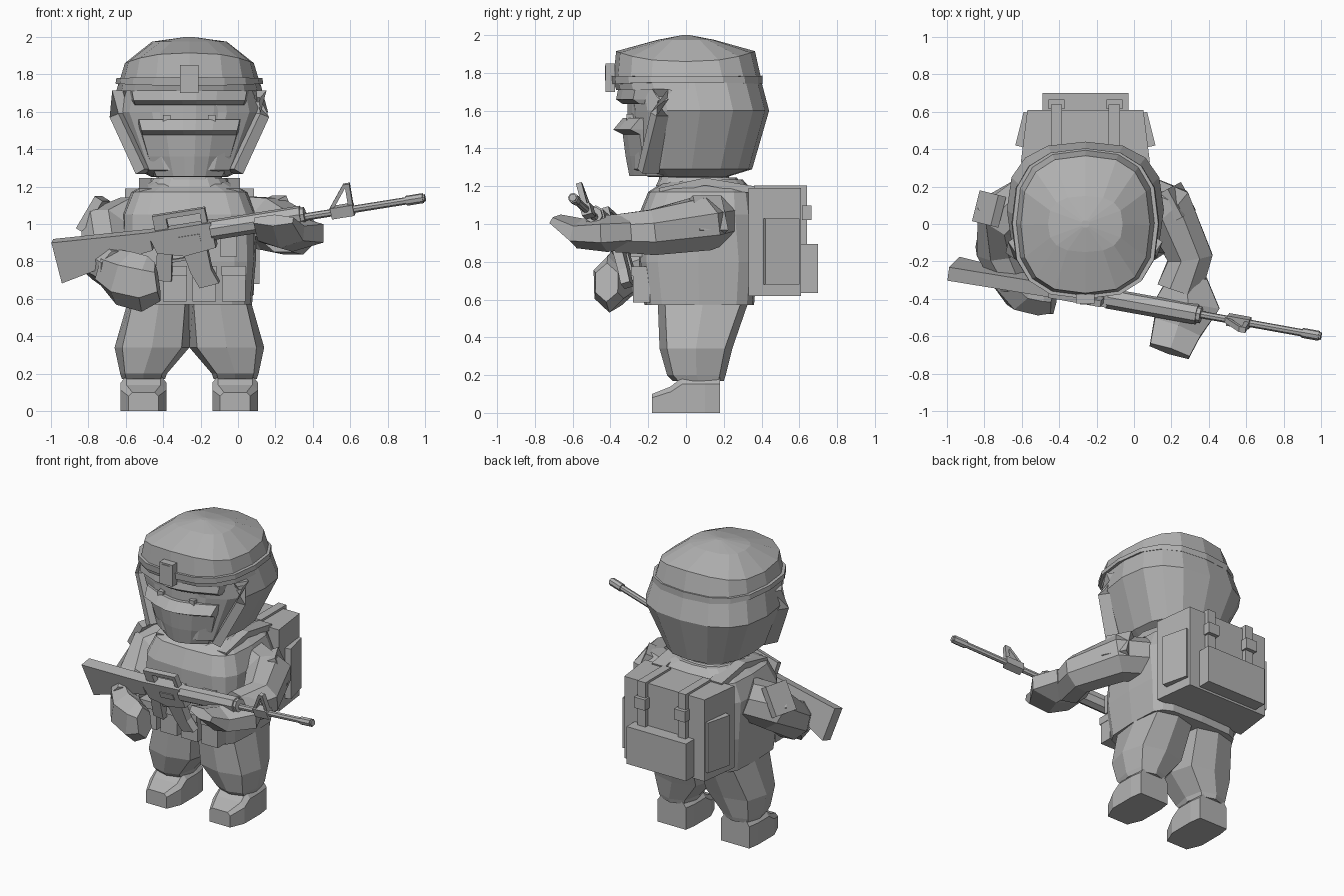
import bpy, bmesh
from math import cos, sin, pi, copysign
from mathutils import Vector, Matrix

cube = bpy.data.objects.get("Cube")
if cube:
    bpy.data.objects.remove(cube)

C = -0.26  # centre line of the body
grey = bpy.data.materials.new("plain grey")
grey.use_nodes = True
grey.diffuse_color = (0.45, 0.45, 0.45, 1)
grey.node_tree.nodes["Principled BSDF"].inputs["Base Color"].default_value = (0.45, 0.45, 0.45, 1)


def loft(name, rings):
    """Skin a list of equal-length point rings and cap both ends."""
    bm = bmesh.new()
    loops = [[bm.verts.new(p) for p in r] for r in rings]
    for a, b in zip(loops, loops[1:]):
        for i in range(len(a)):
            j = (i + 1) % len(a)
            bm.faces.new((a[i], a[j], b[j], b[i]))
    bm.faces.new(loops[0])
    bm.faces.new(loops[-1])
    bmesh.ops.recalc_face_normals(bm, faces=bm.faces)
    mesh = bpy.data.meshes.new(name)
    bm.to_mesh(mesh)
    bm.free()
    mesh.materials.append(grey)
    ob = bpy.data.objects.new(name, mesh)
    bpy.context.collection.objects.link(ob)
    return ob


def oval(z, rx, y0, y1, power=2.6, n=16, drop=0, x=C):
    """Rounded-square ring between y0 and y1, lowered at its sides by drop."""
    pts = []
    for i in range(n):
        c, s = cos(2 * pi * i / n), sin(2 * pi * i / n)
        px = copysign(abs(c) ** (2 / power), c)
        py = copysign(abs(s) ** (2 / power), s)
        pts.append((x + rx * px, (y0 + y1) / 2 + (y1 - y0) / 2 * py, z - drop * c * c))
    return pts


def tube(name, pts, sizes, n=8):
    """Faceted tube along a path; sizes are (half width, half height)."""
    pts = [Vector(p) for p in pts]
    rings = []
    for i, (p, (w, h)) in enumerate(zip(pts, sizes)):
        t = (pts[min(i + 1, len(pts) - 1)] - pts[max(i - 1, 0)]).normalized()
        side = t.cross(Vector((0, 0, 1))).normalized()
        up = side.cross(t)
        k = 1 / cos(pi / n)
        angles = [2 * pi * (j + 0.5) / n for j in range(n)]
        rings.append([p + side * w * k * cos(a) + up * h * k * sin(a) for a in angles])
    return loft(name, rings)


def extrude(name, outline, thick, m=Matrix(), offset=0):
    """Outline in local XZ, thickened along local Y."""
    return loft(name, [[m @ Vector((u, offset + s * thick / 2, v)) for u, v in outline] for s in (-1, 1)])


def box(name, centre, size, rot=Matrix.Identity(3)):
    x, y, z = (s / 2 for s in size)
    ring = [(-x, -y), (x, -y), (x, y), (-x, y)]
    return loft(name, [[Vector(centre) + rot @ Vector((a, b, k)) for a, b in ring] for k in (-z, z)])


# Head: hood, helmet and band
loft("hood", [oval(1.25, .2, -.2, .22), oval(1.29, .28, -.29, .35),
              oval(1.6, .42, -.29, .44), oval(1.75, .38, -.31, .4)])
loft("helmet", [oval(1.71, .385, -.37, .4), oval(1.76, .375, -.385, .4),
                oval(1.915, .345, -.37, .365, drop=.055), oval(1.975, .2, -.15, .15),
                oval(2, .02, -.02, .02)])
loft("goggle_band", [oval(1.74, .395, -.395, .405, drop=-.01),
                     oval(1.785, .39, -.4, .405, drop=.005)])
box("helmet_mount", (C, -.4, 1.775), (.1, .05, .15))
box("mount_clip", (C, -.41, 1.8), (.06, .04, .08))


# Face: mask, eyes and brow
def face_ring(z, w, front):
    half = [(w, -.12), (w * .93, front + .09), (w * .45, front + .025), (w * .12, front)]
    return [(C + x, y, z) for x, y in half] + [(C - x, y, z) for x, y in reversed(half)]


loft("face_mask", [face_ring(1.255, .19, -.3), face_ring(1.36, .235, -.32), face_ring(1.475, .27, -.335),
                   face_ring(1.5, .275, -.385), face_ring(1.56, .29, -.335)])
loft("eye_area", [face_ring(1.54, .28, -.31), face_ring(1.66, .3, -.31)])
loft("brow", [face_ring(1.635, .31, -.335), face_ring(1.66, .32, -.37), face_ring(1.71, .33, -.36)])
for s, side in ((1, "left"), (-1, "right")):
    box(side + "_eye", (C + s * .12, -.295, 1.565), (.04, .04, .035))
    tube(side + "_chin_strap", [(C + s * .36, -.12, 1.71), (C + s * .375, -.13, 1.58), (C + s * .24, -.2, 1.28)],
         [(.05, .03)] * 3, 4)

# Torso, collar and pack
loft("neck", [oval(1.15, .19, -.15, .25), oval(1.28, .17, -.14, .22)])
loft("torso", [oval(.57, .335, -.22, .36, 5), oval(.8, .355, -.25, .38, 5), oval(1.05, .36, -.25, .38, 4),
               oval(1.17, .31, -.2, .36, 4), oval(1.235, .2, -.1, .3, 3)])
loft("collar", [oval(1.2, .23, -.16, .3), oval(1.245, .2, -.14, .27)])
flat = Matrix(((1, 0, 0, C), (0, 0, 1, 0), (0, 1, 0, 0), (0, 0, 0, 1)))
extrude("backpack", [(-.345, .33), (.345, .33), (.31, .61), (-.31, .61)], .57, flat, .905)
box("pack_pocket", (C, .65, .765), (.46, .1, .26))
for s, side in ((1, "left"), (-1, "right")):
    extrude(side + "_pack_pouch", [(s * .33, .41), (s * .375, .42), (s * .33, .6), (s * .29, .59)], .35, flat, .855)
    box(side + "_pack_strap", (C + s * .155, .625, 1.03), (.06, .03, .33))
    box(side + "_strap_over_top", (C + s * .155, .5, 1.19), (.06, .28, .03))
    box(side + "_strap_buckle", (C + s * .155, .64, 1.06), (.085, .05, .075))
    tube(side + "_shoulder_strap", [(C + s * .22, .36, 1.18), (C + s * .22, .1, 1.225), (C + s * .22, -.14, 1.17)],
         [(.05, .02)] * 3, 4)

# Vest pouches with flaps
for i in range(4):
    x = C + (i - 1.5) * .158 + .0
    box("vest_pouch_%d" % (i + 1), (x, -.235, .68), (.125, .09, .19))
    box("pouch_flap_%d" % (i + 1), (x, -.24, .75), (.13, .1, .05))
box("vest_radio", (-.05, -.26, .89), (.09, .07, .13))

# Legs and boots
for s, side in ((1, "left"), (-1, "right")):
    x = lambda v: C + s * v
    loft(side + "_trouser", [oval(.17, .115, -.07, .2, 3, 8, x=x(.245)), oval(.2, .125, -.1, .21, 3, 8, x=x(.245)),
                             oval(.34, .2, -.14, .245, 3, 8, x=x(.2)), oval(.6, .165, -.15, .335, 4, 8, x=x(.16))])
    rings = []
    for y, w, h in ((.18, .11, .19), (.1, .122, .19), (-.02, .122, .19), (-.08, .122, .14), (-.18, .08, .1)):
        rings.append([(x(.245 - w), y, 0), (x(.245 + w), y, 0), (x(.245 + w), y, h * .8),
                      (x(.245 + w * .75), y, h), (x(.245 - w * .75), y, h), (x(.245 - w), y, h * .8)])
    loft(side + "_boot", rings)

# Arms and hands
tube("left_sleeve", [(0, .15, 1.02), (.18, .08, 1.0), (.3, -.18, .955), (.24, -.36, .95)],
     [(.13, .13), (.14, .14), (.12, .12), (.12, .1)])
tube("left_hand", [(.28, -.3, .96), (.29, -.42, .95), (.23, -.56, .95), (.19, -.68, 1.02)],
     [(.11, .08), (.17, .085), (.13, .07), (.11, .03)], 6)
tube("right_sleeve", [(-.56, .13, 1.02), (-.7, .04, .96), (-.725, -.13, .81), (-.65, -.32, .75)],
     [(.13, .13), (.14, .14), (.12, .12), (.09, .11)])
tube("right_hand", [(-.69, -.28, .76), (-.61, -.37, .71), (-.5, -.41, .68), (-.43, -.42, .69)],
     [(.08, .1), (.09, .13), (.08, .13), (.06, .09)], 6)
for side, pos, n in (("left", (.235, .12, 1.05), (.8, .42, .4)), ("right", (-.775, .08, 1.05), (-.8, .2, .5))):
    box(side + "_shoulder_plate", pos, (.17, .2, .05), Vector(n).to_track_quat("Z", "Y").to_matrix())

# Rifle, built along its own tilted axes
ax, up = Vector((1, -.18, .16)), Vector((-.2, -.25, .95))
gun = Matrix.Identity(4)
gun.col[0][:3], gun.col[1][:3], gun.col[2][:3] = ax, up.cross(ax).normalized(), up
gun.translation = (0, -.42, .98)


def bar(name, u0, u1, r, v=0, n=8):
    rings = [[gun @ Vector((u, r * cos(2 * pi * (i + .5) / n), v + r * sin(2 * pi * (i + .5) / n)))
              for i in range(n)] for u in (u0, u1)]
    return loft(name, rings)


def slab(name, u0, u1, v0, v1, thick):
    return extrude(name, [(u0, v0), (u1, v0), (u1, v1), (u0, v1)], thick, gun)


extrude("rifle_stock", [(-.975, .09), (-.46, .06), (-.46, -.04), (-.6, -.06), (-.965, -.14)], .075, gun)
extrude("rifle_receiver", [(-.47, .06), (-.13, .06), (-.13, -.08), (-.3, -.1), (-.44, -.06)], .075, gun)
slab("carry_handle", -.43, -.15, .115, .14, .035)
slab("handle_rear_post", -.43, -.36, .05, .13, .035)
slab("handle_front_post", -.18, -.15, .05, .13, .035)
extrude("rifle_grip", [(-.44, -.05), (-.36, -.05), (-.4, -.23), (-.48, -.21)], .05, gun)
extrude("magazine", [(-.31, -.07), (-.18, -.07), (-.18, -.2), (-.155, -.28), (-.26, -.29), (-.29, -.2)], .05, gun)
slab("trigger_guard", -.38, -.3, -.13, -.115, .02)
slab("ejection_port", -.32, -.2, -.03, .01, .085)
bar("handguard", -.14, .34, .055, .01)
bar("handguard_cap", .32, .36, .045, .01)
bar("barrel", .3, 1, .02)
bar("muzzle", .9, .99, .027)
slab("sight_base", .5, .62, -.03, .03, .055)
extrude("sight_rear_leg", [(.49, .02), (.515, .02), (.615, .145), (.59, .145)], .03, gun)
extrude("sight_front_leg", [(.595, .02), (.62, .02), (.625, .145), (.6, .145)], .03, gun)
